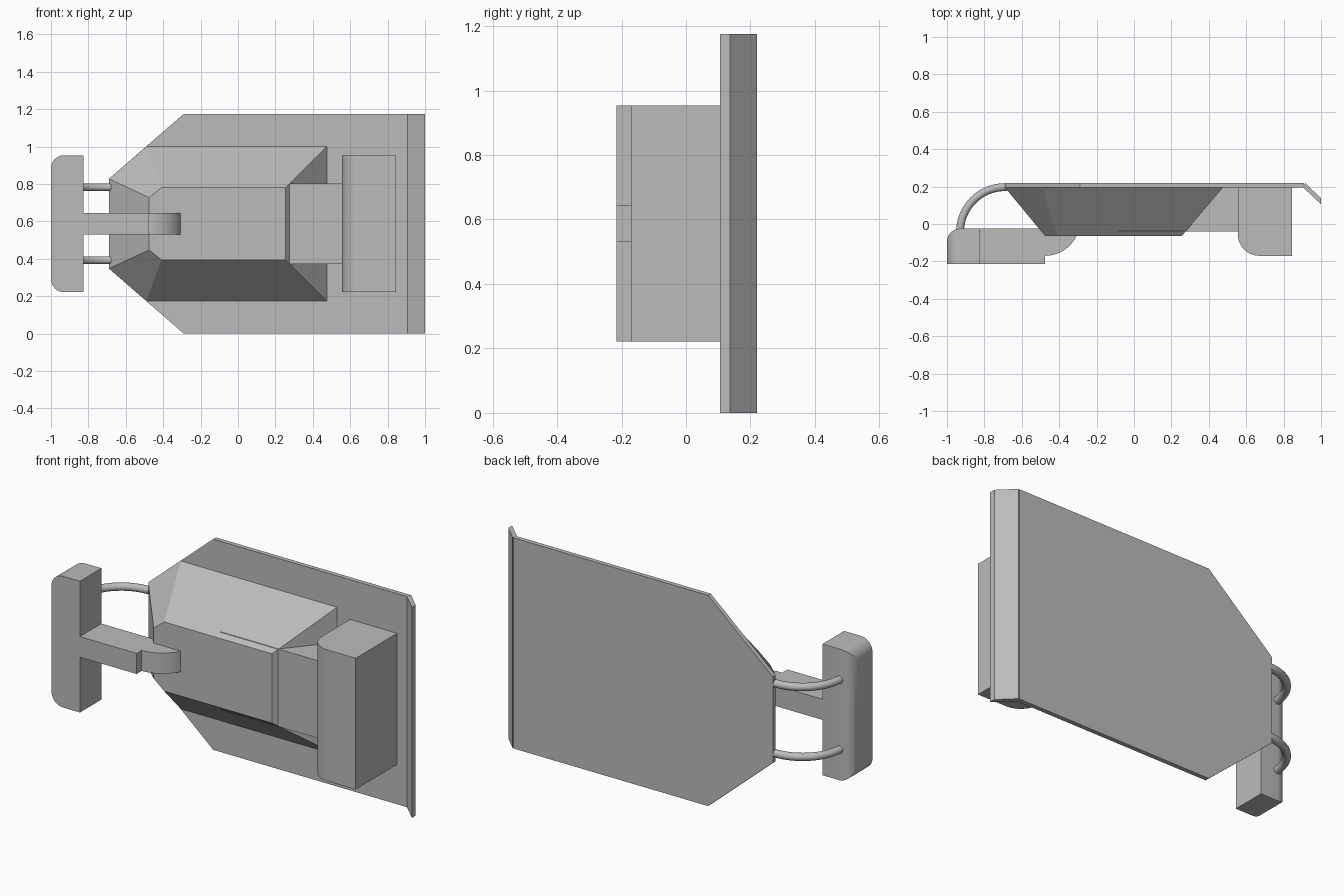
import bpy
import bmesh
from math import sin, cos, pi, radians
from mathutils import Vector

cube = bpy.data.objects.get("Cube")
if cube:
    bpy.data.objects.remove(cube, do_unlink=True)

MID = 0.5875   # height of the horizontal mirror plane
BACK = 0.195   # front side of the mounting plate

grey = bpy.data.materials.new("plain grey")
grey.use_nodes = True
grey.diffuse_color = (0.5, 0.5, 0.5, 1)
grey.node_tree.nodes["Principled BSDF"].inputs["Base Color"].default_value = (0.5, 0.5, 0.5, 1)


def finish(name, bm, smooth=False):
    bmesh.ops.recalc_face_normals(bm, faces=bm.faces)
    mesh = bpy.data.meshes.new(name)
    bm.to_mesh(mesh)
    bm.free()
    mesh.materials.append(grey)
    obj = bpy.data.objects.new(name, mesh)
    bpy.context.collection.objects.link(obj)
    if smooth:
        bpy.ops.object.select_all(action="DESELECT")
        obj.select_set(True)
        bpy.context.view_layer.objects.active = obj
        bpy.ops.object.shade_smooth_by_angle(angle=radians(30))
    return obj


def loft(name, ring_a, ring_b, smooth=False):
    """Closed solid between two rings with equal point counts."""
    bm = bmesh.new()
    a = [bm.verts.new(p) for p in ring_a]
    b = [bm.verts.new(p) for p in ring_b]
    bm.faces.new(a)
    bm.faces.new(b)
    for i in range(len(a)):
        j = (i + 1) % len(a)
        bm.faces.new((a[i], a[j], b[j], b[i]))
    return finish(name, bm, smooth)


def upright(name, profile, half, smooth=False):
    """Extrude an (x, y) profile vertically, centred on the mirror plane."""
    return loft(name, [(x, y, MID - half) for x, y in profile],
                [(x, y, MID + half) for x, y in profile], smooth)


def mirrored(half_outline, y):
    """Ring at depth y from (x, half height) points and their mirror image."""
    top = [(x, y, MID + h) for x, h in half_outline]
    return top + [(x, y, MID - h) for x, h in reversed(half_outline)]


def arc(cx, cy, r, start, end, steps=14):
    angles = [radians(start + (end - start) * i / steps) for i in range(steps + 1)]
    return [(cx + r * cos(t), cy + r * sin(t)) for t in angles]


def box(x0, x1, y0, y1, half):
    bm = bmesh.new()
    bmesh.ops.create_cube(bm, size=1)
    for v in bm.verts:
        v.co = Vector(((x0 + x1) / 2 + v.co.x * (x1 - x0),
                       (y0 + y1) / 2 + v.co.y * (y1 - y0),
                       MID + v.co.z * 2 * half))
    return bm


# Mounting plate with tapered end and bent flange
plate = [(-0.69, 0.24), (-0.29, MID), (0.91, MID)]
loft("mounting_plate", mirrored(plate, BACK), mirrored(plate, 0.22))
upright("bent_flange", [(0.905, BACK), (0.915, 0.22), (1, 0.137), (1, 0.105)], MID)

# Sloped housing
loft("sloped_housing",
     mirrored([(-0.69, 0.24), (-0.49, 0.4125), (0.475, 0.4125)], BACK),
     mirrored([(-0.475, 0.14), (-0.41, 0.193), (0.255, 0.193)], -0.065))

# Connecting block and rounded end block
finish("connecting_block", box(-0.08, 0.56, -0.04, BACK, 0.216))
upright("end_block",
        [(0.845, BACK), (0.555, BACK)] + arc(0.67, -0.055, 0.115, 180, 270)
        + [(0.845, -0.17)], 0.366, True)

# Grip bar: round the outer edges except the front one
bm = box(-1, -0.825, -0.215, -0.025, 0.366)
edges = [e for e in bm.edges
         if all(v.co.x < -0.99 for v in e.verts)
         and any(v.co.y > -0.1 for v in e.verts)]
bmesh.ops.bevel(bm, geom=edges, offset=0.07, segments=10, profile=0.5, affect="EDGES")
finish("grip_bar", bm, True)

# Arm and its rounded nose
finish("grip_arm", box(-0.83, -0.475, -0.215, -0.025, 0.0575))
upright("arm_nose", [(-0.475, 0.015)] + arc(-0.475, 0.015, 0.185, -90, 0), 0.0575, True)

# Pair of curved tubes joining the grip bar to the plate
for name, side in (("upper_tube", 1), ("lower_tube", -1)):
    path = [(-0.68, 0.197)] + arc(-0.69, -0.043, 0.24, 90, 180, 20)
    bm = bmesh.new()
    rings = []
    for i, (x, y) in enumerate(path):
        t = pi / 2 * max(0, i - 1) / 20
        out = Vector((-sin(t), cos(t), 0))
        centre = Vector((x, y, MID + side * 0.195))
        rings.append([bm.verts.new(centre + 0.021 * (out * cos(k * pi / 8)
                      + Vector((0, 0, sin(k * pi / 8))))) for k in range(16)])
    for a, b in zip(rings, rings[1:]):
        for k in range(16):
            n = (k + 1) % 16
            bm.faces.new((a[k], a[n], b[n], b[k]))
    bm.faces.new(rings[0])
    bm.faces.new(rings[-1])
    finish(name, bm, True)
